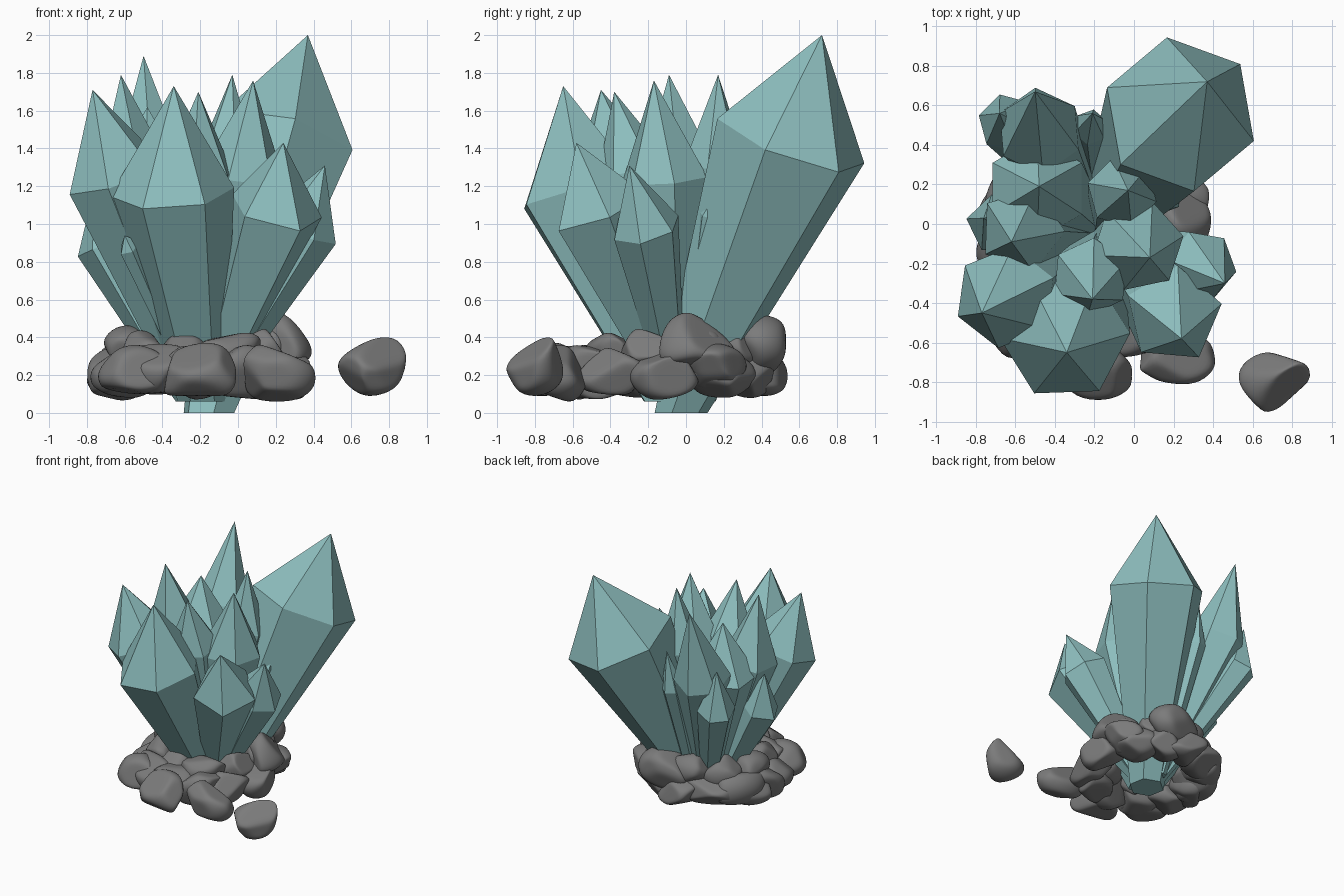
import bpy, bmesh, math, random
from mathutils import Vector

if "Cube" in bpy.data.objects:
    bpy.data.objects.remove(bpy.data.objects["Cube"])

random.seed(7)
ROOT = Vector((-0.17, -0.05, 0.0))   # point the crystals fan out from


def colour(name, rgb):
    m = bpy.data.materials.new(name)
    m.diffuse_color = (*rgb, 1)
    m.use_nodes = True
    m.node_tree.nodes["Principled BSDF"].inputs["Base Color"].default_value = m.diffuse_color
    return m


teal = colour("teal_crystal", (0.27, 0.52, 0.52))
grey = colour("dark_stone", (0.2, 0.2, 0.2))


def finish(bm, name, mat):
    bmesh.ops.recalc_face_normals(bm, faces=bm.faces)
    me = bpy.data.meshes.new(name)
    bm.to_mesh(me)
    bm.free()
    me.materials.append(mat)
    bpy.context.collection.objects.link(bpy.data.objects.new(name, me))


def crystal(name, tip, centre, r, sides=6, rot=0, root=0.12, base=0.36, z0=0.06):
    """Prism widening from the root to a tilted shoulder ring, then a pointed cap."""
    tip, c = Vector(tip), Vector(centre)
    b = ROOT.lerp(c, root)
    b.z = z0
    n = (tip - c).normalized() + (c - b).normalized()
    bm = bmesh.new()
    low, high = [], []
    for i in range(sides):
        a = math.radians(rot) + 2 * math.pi * i / sides
        off = Vector((r * math.cos(a), r * math.sin(a), 0))
        low.append(bm.verts.new(b + off * base))
        off.z = -(n.x * off.x + n.y * off.y) / n.z
        high.append(bm.verts.new(c + off))
    top = bm.verts.new(tip)
    for i in range(sides):
        j = (i + 1) % sides
        bm.faces.new((low[i], low[j], high[j], high[i]))
        bm.faces.new((high[i], high[j], top))
    bm.faces.new(low[::-1])
    finish(bm, name, teal)


# Large crystals
crystal("crystal_tallest", (0.37, 0.72, 2.0), (0.235, 0.555, 1.44), 0.395, 6, 100, 0.04, 0.36, 0.0)
crystal("crystal_front", (-0.34, -0.65, 1.73), (-0.35, -0.565, 1.17), 0.33, 6, 2, 0.12, 0.38)
crystal("crystal_front_left", (-0.77, -0.45, 1.71), (-0.65, -0.37, 1.25), 0.26, 6, 22)
crystal("crystal_front_right", (0.24, -0.58, 1.43), (0.20, -0.46, 1.07), 0.25, 5, 13, 0.04, 0.3)
crystal("crystal_right", (0.46, -0.30, 1.31), (0.34, -0.21, 0.98), 0.18, 6, 50, 0.04, 0.33)
crystal("crystal_back_left", (-0.50, 0.67, 1.89), (-0.48, 0.47, 1.27), 0.22, 6, 35)

# Inner crystals
crystal("crystal_middle_front", (-0.21, -0.38, 1.70), (-0.22, -0.27, 1.28), 0.20, 6, 25)
crystal("crystal_middle_right", (0.08, -0.17, 1.76), (0.02, -0.11, 1.24), 0.235, 6, 12)
crystal("crystal_middle_left", (-0.62, -0.09, 1.79), (-0.57, -0.03, 1.25), 0.22, 5, 70)
crystal("crystal_middle_back", (-0.03, 0.17, 1.79), (-0.06, 0.16, 1.30), 0.18, 6, 45)
crystal("crystal_inner_left", (-0.48, 0.19, 1.62), (-0.49, 0.18, 1.20), 0.26, 6, 30)

# Small outer crystals
crystal("crystal_small_left", (-0.76, 0.03, 1.20), (-0.70, 0.0, 0.88), 0.15, 5, 170, 0.2)
crystal("crystal_small_back_left", (-0.68, 0.56, 1.40), (-0.64, 0.51, 1.05), 0.15, 6, 45)
crystal("crystal_small_back", (-0.21, 0.56, 1.45), (-0.22, 0.49, 1.12), 0.09, 6, 20, 0.3, 0.5)
crystal("crystal_sliver_front", (-0.60, -0.58, 0.94), (-0.575, -0.53, 0.88), 0.055, 5, 0)
crystal("crystal_sliver_right", (0.23, 0.14, 1.13), (0.19, 0.12, 1.05), 0.05, 5, 30)


def rock(name, loc, size, spin=0, peak=None):
    """Sphere flattened by random planes, optionally drawn to a peak, shaded smooth."""
    bm = bmesh.new()
    bmesh.ops.create_icosphere(bm, subdivisions=4, radius=1)
    planes = []
    for _ in range(11):
        d = Vector([random.gauss(0, 1) for _ in range(3)]).normalized()
        planes.append((d, random.uniform(0.58, 0.9)))
    for v in bm.verts:
        if peak:
            p = Vector(peak).normalized()
            v.co += p * 0.75 * max(0, v.co.dot(p)) ** 3
        for d, lim in planes:
            over = v.co.dot(d) - lim
            if over > 0 and not (peak and d.dot(p) > 0.6):
                v.co -= d * over
    for _ in range(4):
        bmesh.ops.smooth_vert(bm, verts=bm.verts, factor=0.5,
                              use_axis_x=True, use_axis_y=True, use_axis_z=True)
    # Fit the rock to its wanted half sizes, then spin and place it
    lo = [min(v.co[k] for v in bm.verts) for k in range(3)]
    hi = [max(v.co[k] for v in bm.verts) for k in range(3)]
    ca, sa = math.cos(spin), math.sin(spin)
    for v in bm.verts:
        x, y, z = (((v.co[k] - lo[k]) / (hi[k] - lo[k]) * 2 - 1) * size[k] for k in range(3))
        v.co = Vector((x * ca - y * sa, x * sa + y * ca, z)) + Vector(loc)
    for f in bm.faces:
        f.smooth = True
    finish(bm, name, grey)


# Lower ring of rocks around the roots
for i in range(12):
    a = 2 * math.pi * i / 12 + random.uniform(-0.1, 0.1)
    rock(f"rock_outer_{i}", (-0.21 + 0.43 * math.cos(a), -0.10 + 0.46 * math.sin(a), 0.22 + random.uniform(-0.02, 0.02)),
         (random.uniform(0.15, 0.18), random.uniform(0.18, 0.22), random.uniform(0.12, 0.15)), a)

# Upper ring tucked against the crystals
for i in range(9):
    a = 2 * math.pi * (i + 0.4) / 9
    rock(f"rock_inner_{i}", (-0.21 + 0.37 * math.cos(a), -0.06 + 0.38 * math.sin(a), 0.33 + 0.04 * math.sin(a)),
         (0.13, random.uniform(0.15, 0.18), 0.13), a)

# Individual rocks
rock("rock_right_tall", (0.22, 0.06, 0.37), (0.17, 0.2, 0.16), 0, (0, -0.1, 1))
rock("rock_right_low", (0.22, 0.14, 0.25), (0.16, 0.18, 0.12))
rock("rock_back", (-0.08, 0.38, 0.36), (0.22, 0.15, 0.16))
rock("rock_left", (-0.62, 0.02, 0.23), (0.18, 0.2, 0.15))
rock("rock_front_right", (0.22, -0.67, 0.21), (0.19, 0.14, 0.15))
rock("rock_front", (-0.20, -0.72, 0.23), (0.19, 0.17, 0.14))
rock("rock_front_left", (-0.54, -0.50, 0.23), (0.2, 0.18, 0.13))
rock("rock_loose", (0.71, -0.80, 0.245), (0.18, 0.15, 0.155), 0, (0.45, 0.25, 0.8))
